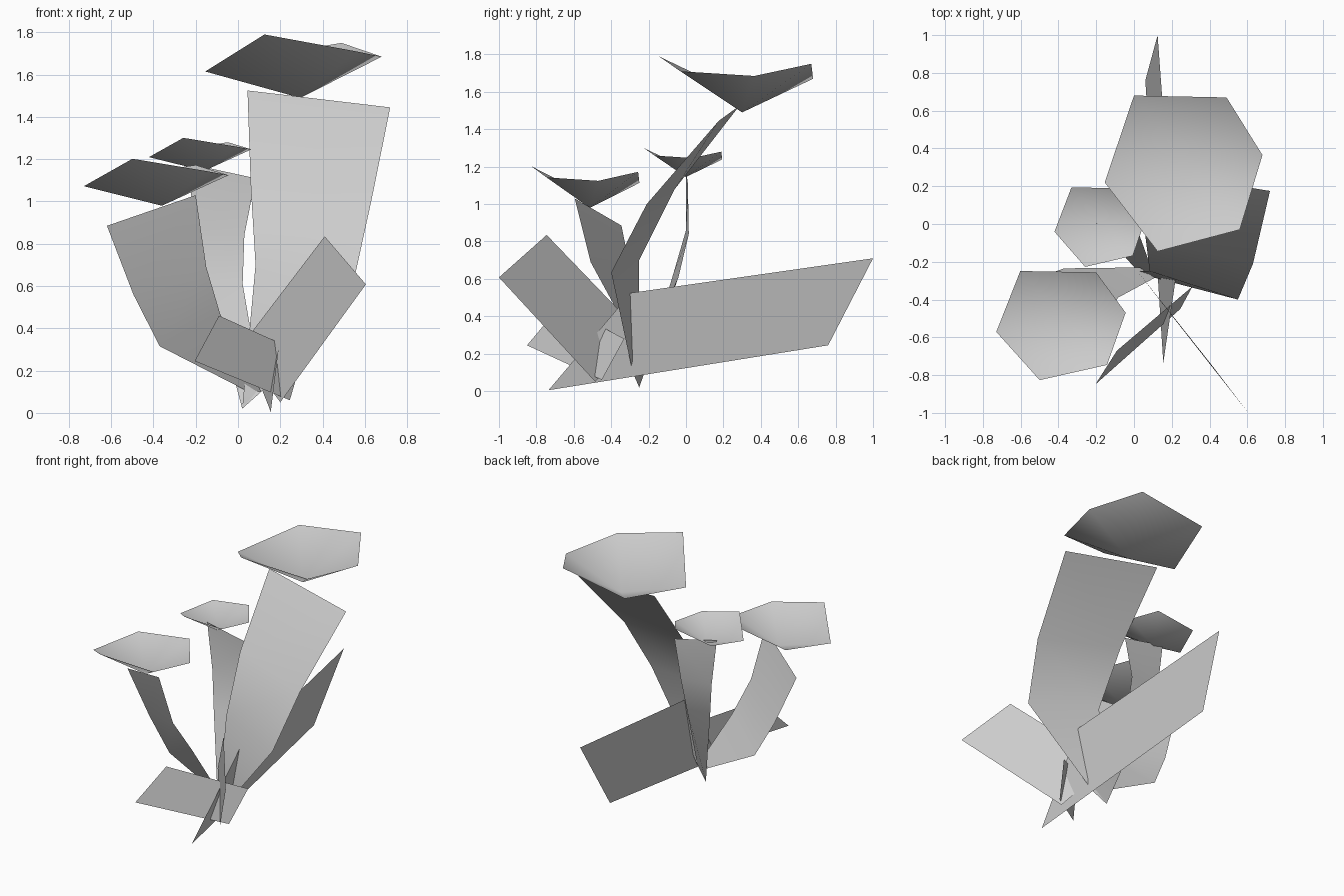
import bpy
import bmesh
from mathutils import Vector

default_cube = bpy.data.objects.get("Cube")
if default_cube:
    bpy.data.objects.remove(default_cube, do_unlink=True)


def make_material(name, colour):
    material = bpy.data.materials.new(name)
    material.use_nodes = True
    material.diffuse_color = colour
    shader = material.node_tree.nodes["Principled BSDF"]
    shader.inputs["Base Color"].default_value = colour
    return material


pale_grey = make_material("pale grey", (0.6, 0.6, 0.6, 1))


def finish(bm, name):
    """Turn a bmesh into a smooth shaded object in the single colour."""
    for face in bm.faces:
        face.smooth = True
    mesh = bpy.data.meshes.new(name)
    bm.to_mesh(mesh)
    bm.free()
    mesh.materials.append(pale_grey)
    part = bpy.data.objects.new(name, mesh)
    bpy.context.collection.objects.link(part)
    return part


def ribbon(name, left_edge, right_edge):
    """A flat strip stretched between two matching edge paths."""
    bm = bmesh.new()
    left = [bm.verts.new(point) for point in left_edge]
    right = [bm.verts.new(point) for point in right_edge]
    for i in range(len(left) - 1):
        bm.faces.new((left[i], right[i], right[i + 1], left[i + 1]))
    return finish(bm, name)


# Rim of the six-sided cap, measured from its low centre
CAP_RIM = [(-.295, .38, .18), (.195, .37, .26), (.385, .065, .195),
           (.265, -.33, .22), (-.17, -.445, .3), (-.45, -.08, .125)]


def cap(name, centre, scale):
    """A tilted shallow funnel: six triangles around a low centre."""
    bm = bmesh.new()
    centre, scale = Vector(centre), Vector(scale)
    hub = bm.verts.new(centre)
    rim = [bm.verts.new(centre + Vector(point) * 1.0 if scale.length == 0
                        else centre + Vector([p * s for p, s in zip(point, scale)]))
           for point in CAP_RIM]
    for i, vert in enumerate(rim):
        bm.faces.new((hub, rim[(i + 1) % len(rim)], vert))
    return finish(bm, name)


# Caps
cap("large_cap", (.295, .3, 1.49), (1, 1, 1))
cap("front_cap", (-.36, -.515, .98), (.82, .7, .74))
cap("back_cap", (-.16, 0, 1.145), (.58, .51, .52))

# Stems, from the shared root upward
root_left, root_right = (.02, -.25, .02), (.11, -.285, .1)
ribbon("large_stem",
       [root_left, (.083, -.25, .7), (.06, -.06, 1.08), (.045, .285, 1.525)],
       [root_right, (.55, -.4, .635), (.63, -.21, 1), (.72, .175, 1.445)])
ribbon("front_stem",
       [(.03, -.23, .11), (-.37, -.235, .315), (-.495, -.28, .56), (-.62, -.345, .885)],
       [root_right, (-.085, -.39, .47), (-.15, -.51, .69), (-.2, -.595, 1.03)])
ribbon("back_stem",
       [root_left, (-.14, -.07, .62), (-.2, 0, .86), (-.24, 0, 1.18)],
       [root_right, (.022, -.04, .61), (.03, .015, .84), (.083, .01, 1.11)])

# Leaves around the root
ribbon("back_leaf",
       [(.22, -.295, .525), (.125, 1, .71)],
       [(.155, -.735, .005), (.06, .76, .245)])
ribbon("front_left_leaf",
       [(.01, -.24, .31), (.41, -.745, .835)],
       [(.2, -.485, .05), (.605, -1, .608)])
ribbon("front_right_leaf",
       [(.31, -.33, .28), (-.09, -.67, .46)],
       [(.245, -.45, .06), (-.205, -.85, .245)])
